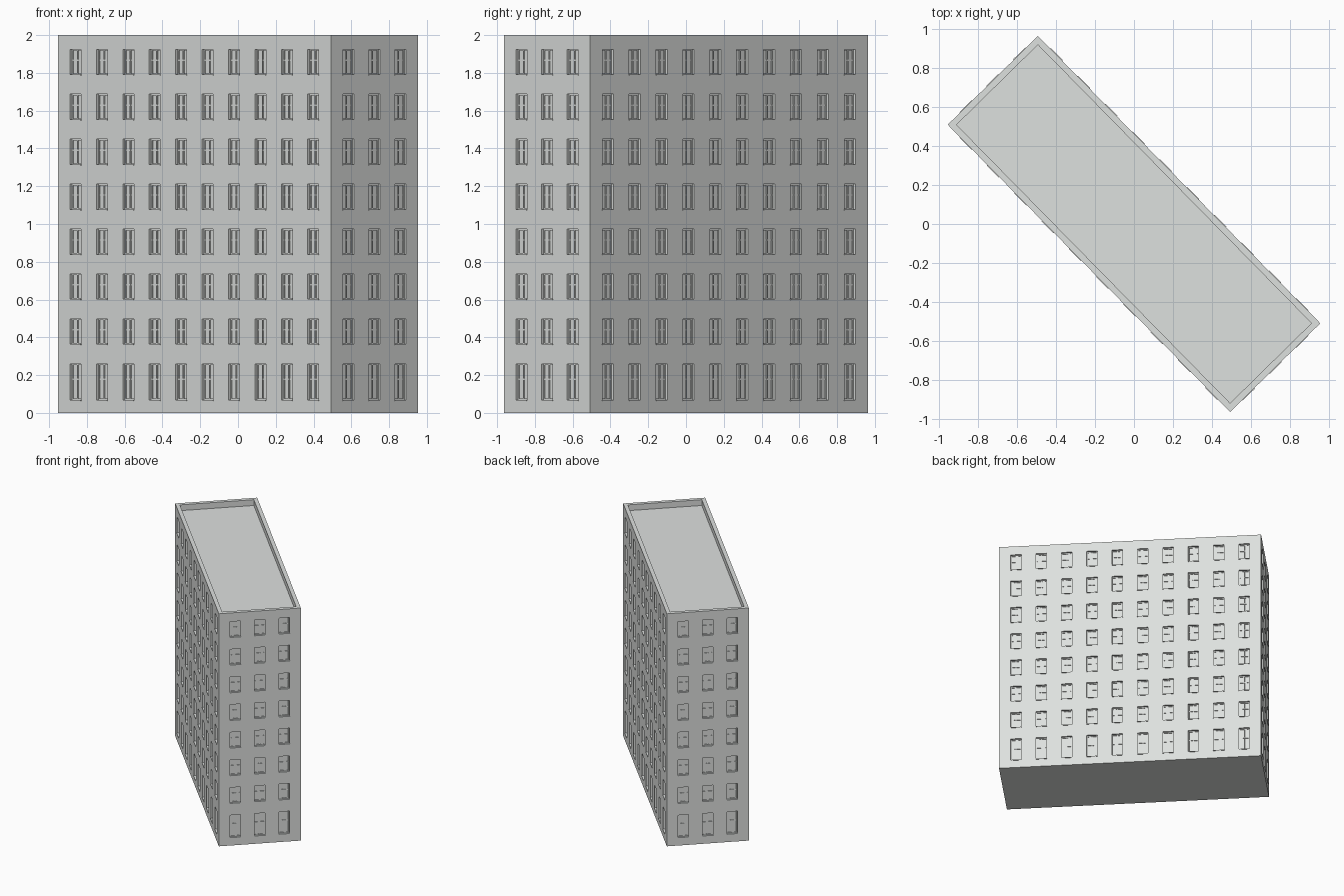
import bpy, bmesh, math
from mathutils import Matrix, Vector

if "Cube" in bpy.data.objects:
    bpy.data.objects.remove(bpy.data.objects["Cube"])

L, W, H = 2.063, 0.648, 2.0          # slab length, width, height
ANGLE = math.radians(-45.5)          # slab stands diagonally on the grid
DEPTH = 0.02                         # window recess
WIN = 0.083                          # window width
PARAPET, ROOF_Z = 0.032, 1.95
# (bottom, top) of each window row; the ground floor is taller
ROWS = [(0.068, 0.26)] + [(0.363 + 0.2378 * i, 0.498 + 0.2378 * i) for i in range(7)]

mat = bpy.data.materials.new("pale_concrete")
mat.diffuse_color = (0.73, 0.75, 0.735, 1)
mat.use_nodes = True
mat.node_tree.nodes["Principled BSDF"].inputs["Base Color"].default_value = mat.diffuse_color


def finish(bm, name):
    bmesh.ops.remove_doubles(bm, verts=bm.verts, dist=1e-5)
    me = bpy.data.meshes.new(name)
    bm.to_mesh(me)
    bm.free()
    me.materials.append(mat)
    ob = bpy.data.objects.new(name, me)
    ob.rotation_euler.z = ANGLE
    bpy.context.collection.objects.link(ob)
    return ob


def quad(bm, pts, m=Matrix()):
    bm.faces.new([bm.verts.new(m @ Vector(p)) for p in pts])


def box(bm, m, x0, x1, y0, y1, z0, z1):
    size = Matrix.Diagonal((x1 - x0, y1 - y0, z1 - z0, 1))
    mid = Matrix.Translation(((x0 + x1) / 2, (y0 + y1) / 2, (z0 + z1) / 2))
    bmesh.ops.create_cube(bm, size=1, matrix=m @ mid @ size)


def opening(bm, m, x0, x1, z0, z1):
    """Recessed glass pane with its four reveals; wall plane is y=0, outside is -y."""
    d = DEPTH
    quad(bm, [(x0, d, z0), (x1, d, z0), (x1, d, z1), (x0, d, z1)], m)
    quad(bm, [(x0, 0, z0), (x0, d, z0), (x0, d, z1), (x0, 0, z1)], m)
    quad(bm, [(x1, d, z0), (x1, 0, z0), (x1, 0, z1), (x1, d, z1)], m)
    quad(bm, [(x0, 0, z0), (x1, 0, z0), (x1, d, z0), (x0, d, z0)], m)
    quad(bm, [(x0, d, z1), (x1, d, z1), (x1, 0, z1), (x0, 0, z1)], m)


def frame(bm, m, x0, x1, z0, z1):
    """Window frame bars, mullion and transom."""
    b, y0, y1 = 0.007, DEPTH - 0.006, DEPTH
    xm, zt = (x0 + x1) / 2, z0 + 0.57 * (z1 - z0)
    box(bm, m, x0, x0 + b, y0, y1, z0, z1)
    box(bm, m, x1 - b, x1, y0, y1, z0, z1)
    box(bm, m, x0 + b, x1 - b, y0, y1, z0, z0 + b)
    box(bm, m, x0 + b, x1 - b, y0, y1, z1 - b, z1)
    box(bm, m, xm - b / 2, xm + b / 2, y0, y1, z0 + b, z1 - b)
    box(bm, m, x0 + b, x1 - b, y0 + 0.001, y1, zt - b / 2, zt + b / 2)


walls, frames, sills = bmesh.new(), bmesh.new(), bmesh.new()

# four walls, each a grid of cells with every odd/odd cell a window
for k in range(4):
    length, dist, count, pitch = (L, W / 2, 10, 0.1995) if k % 2 == 0 else (W, L / 2, 3, 0.193)
    m = Matrix.Rotation(k * math.pi / 2, 4, 'Z') @ Matrix.Translation((0, -dist, 0))
    xs = [-length / 2]
    for i in range(count):
        c = (i - (count - 1) / 2) * pitch
        xs += [c - WIN / 2, c + WIN / 2]
    xs.append(length / 2)
    zs = [0] + [z for row in ROWS for z in row] + [H]
    for i in range(len(xs) - 1):
        for j in range(len(zs) - 1):
            x0, x1, z0, z1 = xs[i], xs[i + 1], zs[j], zs[j + 1]
            if i % 2 and j % 2:
                opening(walls, m, x0, x1, z0, z1)
                frame(frames, m, x0, x1, z0, z1)
                box(sills, m, x0 - 0.002, x1 + 0.002, -0.004, DEPTH, z0 - 0.004, z0 + 0.001)
            else:
                quad(walls, [(x0, 0, z0), (x1, 0, z0), (x1, 0, z1), (x0, 0, z1)], m)

finish(walls, "walls")
finish(frames, "window_frames")
finish(sills, "window_sills")


def ring(inset, z):
    a, b = L / 2 - inset, W / 2 - inset
    return [(-a, -b, z), (a, -b, z), (a, b, z), (-a, b, z)]


# roof deck sunk behind a parapet, and the underside
roof = bmesh.new()
outer, inner, deck = ring(0, H), ring(PARAPET, H), ring(PARAPET, ROOF_Z)
for i in range(4):
    j = (i + 1) % 4
    quad(roof, [outer[i], outer[j], inner[j], inner[i]])
    quad(roof, [inner[i], inner[j], deck[j], deck[i]])
quad(roof, deck)
finish(roof, "roof_and_parapet")

base = bmesh.new()
quad(base, ring(0, 0)[::-1])
finish(base, "underside")
